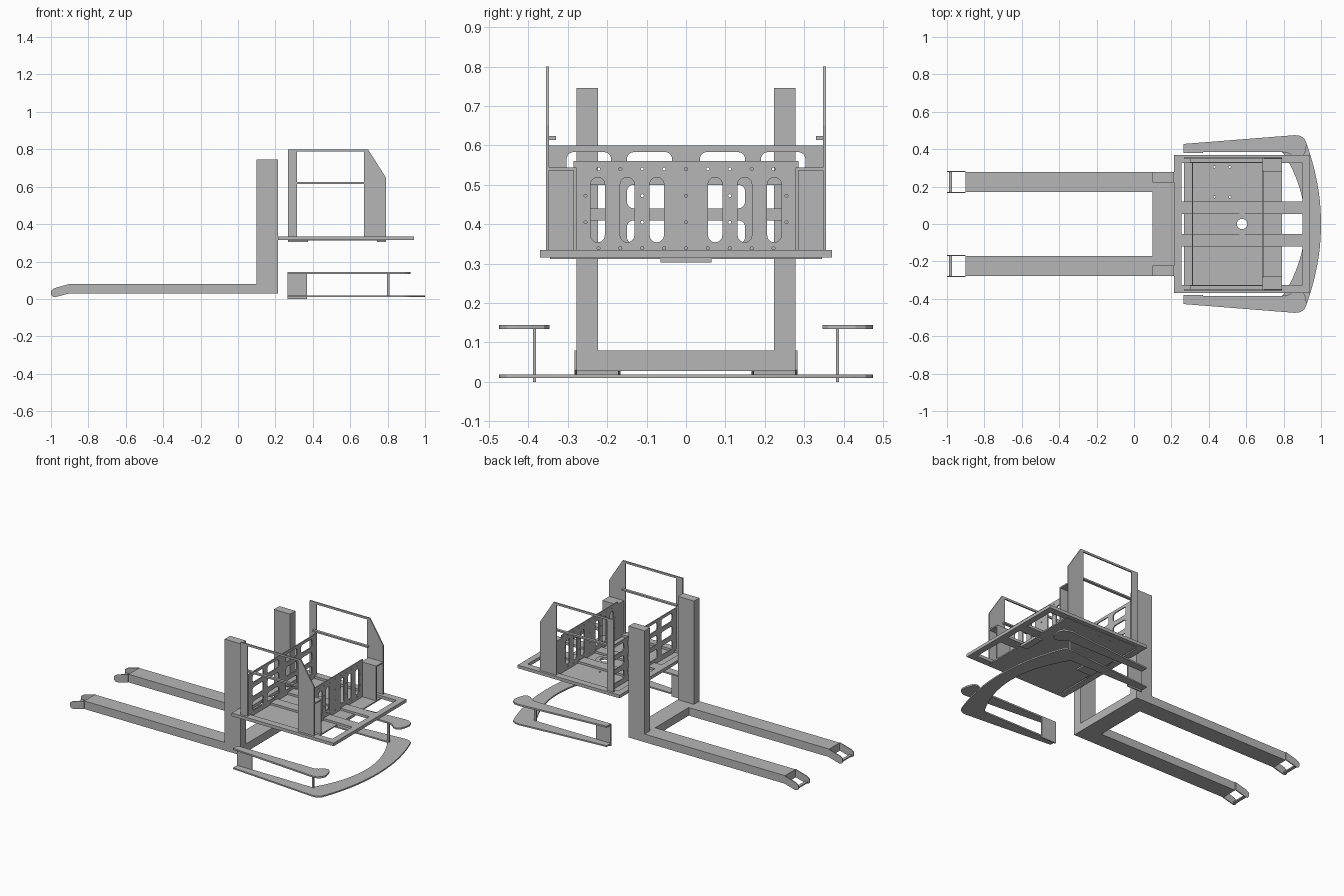
import bpy
from math import sin, cos, pi
from mathutils import Matrix

cube = bpy.data.objects.get("Cube")
if cube:
    bpy.data.objects.remove(cube, do_unlink=True)

steel = bpy.data.materials.new("steel_grey")
steel.use_nodes = True
GREY = (0.47, 0.47, 0.47, 1)
steel.diffuse_color = GREY
steel.node_tree.nodes["Principled BSDF"].inputs["Base Color"].default_value = GREY

# local (u, v, w) to world, for plates lying across each axis
AXES = {
    "x": Matrix(((0, 0, 1, 0), (1, 0, 0, 0), (0, 1, 0, 0), (0, 0, 0, 1))),
    "y": Matrix(((1, 0, 0, 0), (0, 0, 1, 0), (0, 1, 0, 0), (0, 0, 0, 1))),
    "z": Matrix.Identity(4),
}


def plate(name, axis, low, high, outline, holes=()):
    """Flat sheet with cut-outs, spanning low..high along its axis."""
    curve = bpy.data.curves.new(name, "CURVE")
    curve.dimensions = "2D"
    curve.fill_mode = "BOTH"
    curve.extrude = (high - low) / 2
    for ring in [outline, *holes]:
        spline = curve.splines.new("POLY")
        spline.points.add(len(ring) - 1)
        for point, (u, v) in zip(spline.points, ring):
            point.co = (u, v, 0, 1)
        spline.use_cyclic_u = True
    temp = bpy.data.objects.new(name + "_curve", curve)
    bpy.context.collection.objects.link(temp)
    graph = bpy.context.evaluated_depsgraph_get()
    mesh = bpy.data.meshes.new_from_object(temp.evaluated_get(graph))
    bpy.data.objects.remove(temp, do_unlink=True)
    mesh.transform(AXES[axis] @ Matrix.Translation((0, 0, (low + high) / 2)))
    if AXES[axis].determinant() < 0:
        mesh.flip_normals()
    mesh.materials.clear()
    mesh.materials.append(steel)
    for poly in mesh.polygons:
        poly.use_smooth = False
    obj = bpy.data.objects.new(name, mesh)
    bpy.context.collection.objects.link(obj)
    return obj


def rect(u0, u1, v0, v1):
    return [(u0, v0), (u1, v0), (u1, v1), (u0, v1)]


def rounded(u0, u1, v0, v1, r, steps=5):
    pts = []
    corners = [(u1 - r, v1 - r), (u0 + r, v1 - r), (u0 + r, v0 + r), (u1 - r, v0 + r)]
    for k, (cu, cv) in enumerate(corners):
        for i in range(steps + 1):
            a = (k + i / steps) * pi / 2
            pts.append((cu + r * cos(a), cv + r * sin(a)))
    return pts


def disc(u, v, r, n=24):
    return [(u + r * cos(2 * pi * i / n), v + r * sin(2 * pi * i / n)) for i in range(n)]


def box(name, x, y, z):
    return plate(name, "z", z[0], z[1], rect(*x, *y))


def span(s, a, b):
    """Interval a..b on the side given by sign s."""
    return tuple(sorted((s * a, s * b)))


SIDES = ((1, "left"), (-1, "right"))

# Lifting forks, masts and the beam joining them
box("cross_beam", (0.10, 0.214), (-0.223, 0.223), (0.028, 0.08))
tip = [(-0.9, 0.08), (-0.98, 0.058), (-0.998, 0.045), (-1, 0.022), (-0.99, 0.012),
       (-0.975, 0.01), (-0.9, 0.03)]
for s, side in SIDES:
    box(f"fork_{side}", (-0.9, 0.10), span(s, 0.171, 0.278), (0.028, 0.08))
    box(f"mast_{side}", (0.10, 0.214), span(s, 0.223, 0.278), (0.028, 0.745))
    for label, a, b in (("inner", 0.166, 0.172), ("outer", 0.277, 0.283)):
        plate(f"fork_tip_{label}_{side}", "y", *span(s, a, b), tip)
    box(f"fork_tip_bar_{side}", (-0.99, -0.972), span(s, 0.17, 0.28), (0.018, 0.026))

# Platform frame, floor and the two long bars
plate("platform_frame", "z", 0.315, 0.335, rect(0.214, 0.94, -0.37, 0.37),
      [rect(0.255, 0.9, -0.325, 0.325)])
floor_holes = [disc(0.578, 0, 0.028)]
floor_holes += [disc(x, y, 0.006, 10) for x in (0.43, 0.512) for y in (0.145, 0.305)]
plate("floor", "z", 0.312, 0.32, rect(0.267, 0.79, -0.345, 0.345), floor_holes)
plate("floor_ring", "z", 0.318, 0.326, disc(0.578, 0, 0.054), [disc(0.578, 0, 0.028)])
for s, side in SIDES:
    box(f"floor_bar_{side}", (0.25, 0.905), span(s, 0.053, 0.12), (0.317, 0.333))
box("rear_tab", (0.267, 0.374), (-0.065, 0.065), (0.303, 0.313))
box("front_tab", (0.744, 0.79), (-0.065, 0.065), (0.303, 0.313))

# Rear panel with three rows of rounded windows
windows = []
for s, _ in SIDES:
    for a, b in ((0.035, 0.15), (0.19, 0.303)):
        for z0, z1 in ((0.35, 0.41), (0.44, 0.5), (0.53, 0.583)):
            windows.append(rounded(*span(s, a, b), z0, z1, 0.018))
plate("rear_panel", "x", 0.309, 0.316, rect(-0.347, 0.347, 0.32, 0.6), windows)

# Front panel with upright slots and bolt holes
slots = [rounded(*span(s, c - 0.018, c + 0.018), 0.354, 0.519, 0.0179)
         for s, _ in SIDES for c in (0.074, 0.149, 0.224)]
bolts = [disc(i * 0.0555, z, 0.004, 8) for i in range(-4, 5) for z in (0.339, 0.54)]
bolts += [disc(y, z, 0.004, 8) for y in (-0.255, -0.111, 0, 0.111, 0.255)
          for z in (0.405, 0.472)]
plate("front_panel", "x", 0.685, 0.692, rect(-0.285, 0.285, 0.32, 0.56), slots + bolts)

# Side guards with corner lockers and middle rails
guard = [(0.267, 0.32), (0.315, 0.32), (0.315, 0.787), (0.675, 0.787), (0.675, 0.32),
         (0.79, 0.32), (0.79, 0.65), (0.695, 0.8), (0.267, 0.8)]
for s, side in SIDES:
    plate(f"side_guard_{side}", "y", *span(s, 0.347, 0.355), guard)
    box(f"middle_rail_{side}", (0.3, 0.69), span(s, 0.33, 0.348), (0.614, 0.624))
    box(f"locker_top_{side}", (0.685, 0.79), span(s, 0.278, 0.348), (0.536, 0.544))
    box(f"locker_wall_{side}", (0.685, 0.79), span(s, 0.278, 0.286), (0.32, 0.538))
    box(f"locker_back_{side}", (0.685, 0.692), span(s, 0.284, 0.348), (0.32, 0.538))

# Low bumper: curved base hoop plus raised arms on thin supports
corner = [(0.265, 0.385), (0.265, 0.428), (0.86, 0.475), (0.89, 0.471), (0.912, 0.455)]
ys = [0.42 * i / 10 for i in range(11)]
half_out = corner + [(1 - 0.42 * y * y, y) for y in reversed(ys)]
half_in = [(0.915 - 0.8 * y * y, y) for y in [0.37 * i / 9 for i in range(10)]]
half_in.append((0.79, 0.385))
hoop = half_out + [(x, -y) for x, y in reversed(half_out[:-1])]
hoop += [(x, -y) for x, y in reversed(half_in)] + half_in[1:]
plate("bumper_base", "z", 0.01, 0.019, hoop)
arm = corner + [(0.923, 0.43), (0.918, 0.395), (0.905, 0.36), (0.885, 0.346),
                (0.86, 0.352), (0.835, 0.375), (0.81, 0.385)]
for s, side in SIDES:
    plate(f"bumper_arm_{side}", "z", 0.134, 0.144, [(x, s * y) for x, y in arm])
    box(f"bumper_plate_{side}", (0.265, 0.37), span(s, 0.38, 0.388), (0.0, 0.14))
    box(f"bumper_post_{side}", (0.797, 0.81), span(s, 0.38, 0.388), (0.015, 0.138))
